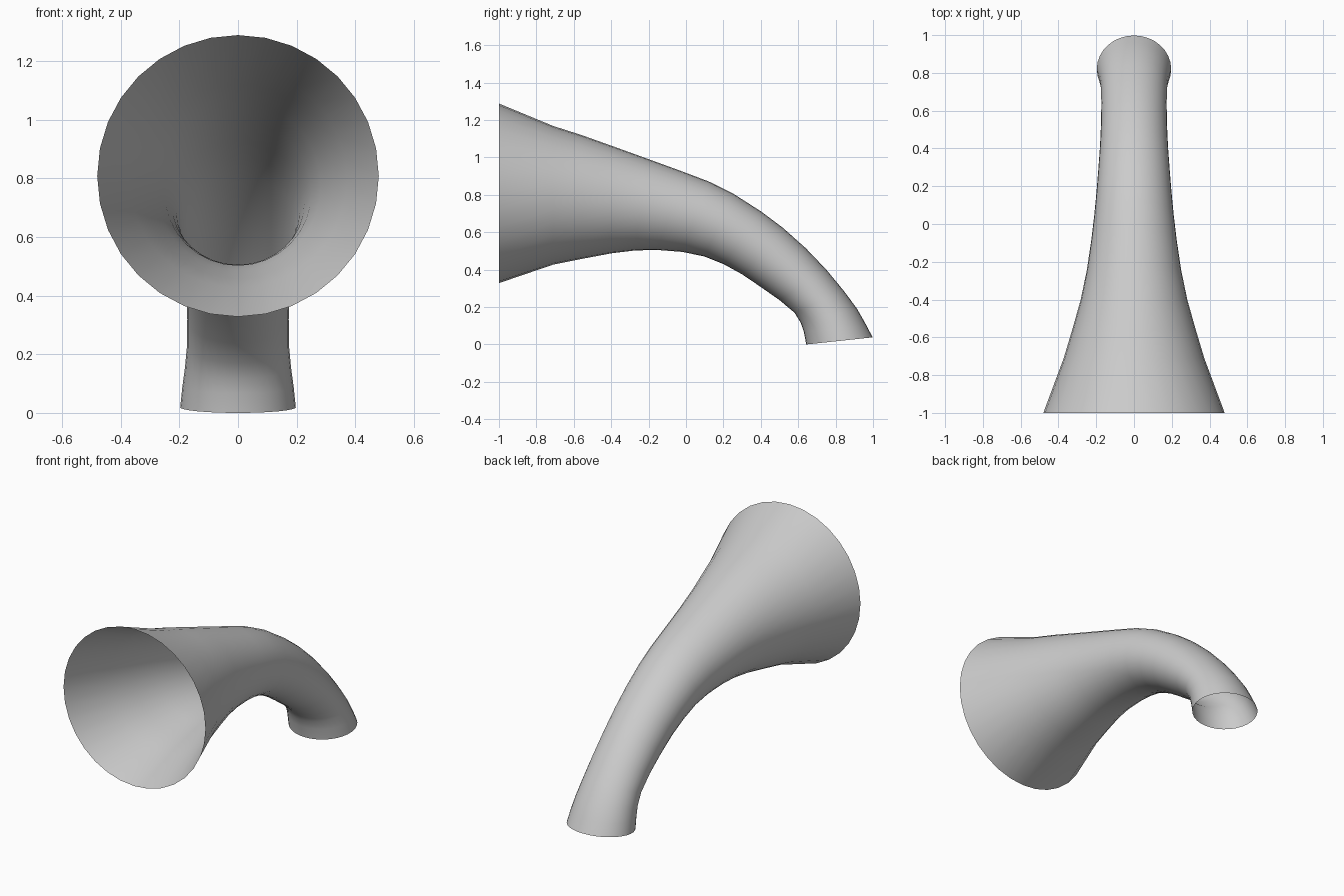
import bpy, bmesh, math

SIDES = 32

# Cross-sections along the bend: top y, top z, bottom y, bottom z, half width
SECTIONS = [
    (-1.00, 1.288, -1.00, 0.328, 0.480),
    (-0.71, 1.168, -0.71, 0.427, 0.372),
    (-0.56, 1.120, -0.56, 0.457, 0.327),
    (-0.40, 1.063, -0.40, 0.487, 0.282),
    (-0.22, 0.998, -0.27, 0.503, 0.250),
    (-0.02, 0.925, -0.15, 0.505, 0.226),
    (0.12, 0.872, -0.02, 0.495, 0.210),
    (0.25, 0.808, 0.10, 0.470, 0.198),
    (0.40, 0.712, 0.20, 0.430, 0.188),
    (0.52, 0.622, 0.30, 0.375, 0.180),
    (0.64, 0.515, 0.40, 0.307, 0.175),
    (0.75, 0.400, 0.50, 0.237, 0.173),
    (0.845, 0.285, 0.58, 0.170, 0.174),
    (0.915, 0.190, 0.613, 0.117, 0.181),
    (0.963, 0.105, 0.630, 0.068, 0.190),
    (0.998, 0.038, 0.643, 0.000, 0.197),
]


def add_ring(bm, ty, tz, by, bz, half_width):
    """Ellipse spanning the top and bottom points."""
    ring = []
    for i in range(SIDES):
        a = 2 * math.pi * i / SIDES
        c, s = math.cos(a), math.sin(a)
        ring.append(bm.verts.new((half_width * c,
                                  (ty + by) / 2 + (ty - by) / 2 * s,
                                  (tz + bz) / 2 + (tz - bz) / 2 * s)))
    return ring


# Open flared tube, thin walled
bm = bmesh.new()
rings = [add_ring(bm, *sec) for sec in SECTIONS]
for r0, r1 in zip(rings, rings[1:]):
    for i in range(SIDES):
        j = (i + 1) % SIDES
        bm.faces.new((r0[i], r1[i], r1[j], r0[j])).smooth = True

# Outward-facing surface
bm.normal_update()
if sum(f.normal.x * f.calc_center_median().x for f in bm.faces) < 0:
    bmesh.ops.reverse_faces(bm, faces=bm.faces[:])

mesh = bpy.data.meshes.new("curved_horn")
bm.to_mesh(mesh)
bm.free()
bpy.context.collection.objects.link(bpy.data.objects.new("curved_horn", mesh))
